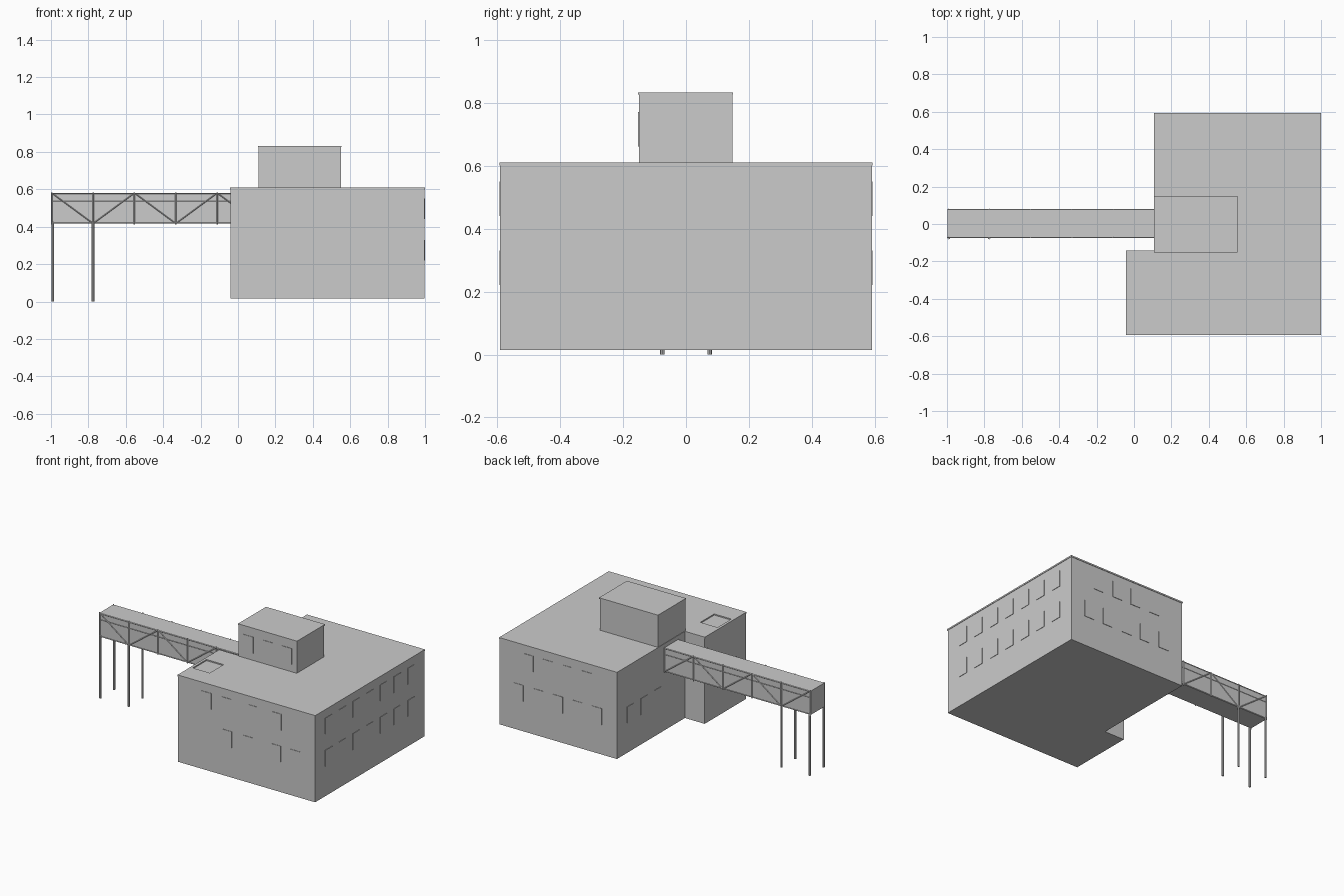
import bpy, bmesh, math
from mathutils import Vector

if "Cube" in bpy.data.objects:
    bpy.data.objects.remove(bpy.data.objects["Cube"])


def mesh_object(name, bm):
    bmesh.ops.recalc_face_normals(bm, faces=bm.faces)
    me = bpy.data.meshes.new(name)
    bm.to_mesh(me)
    bm.free()
    ob = bpy.data.objects.new(name, me)
    bpy.context.collection.objects.link(ob)
    return ob


def add_box(bm, lo, hi):
    vs = bmesh.ops.create_cube(bm, size=1)['verts']
    for v in vs:
        v.co = Vector([lo[i] if v.co[i] < 0 else hi[i] for i in range(3)])


def box(name, lo, hi):
    bm = bmesh.new()
    add_box(bm, lo, hi)
    return mesh_object(name, bm)


def add_bar(bm, a, b, w, sides=4):
    a, b = Vector(a), Vector(b)
    d = b - a
    vs = bmesh.ops.create_cone(bm, cap_ends=True, segments=sides, radius1=w,
                               radius2=w, depth=d.length)['verts']
    q = d.to_track_quat('Z', 'Y')
    for v in vs:
        v.co = q @ v.co + (a + b) / 2


def prism(name, outline, z0, z1):
    bm = bmesh.new()
    f = bm.faces.new([bm.verts.new((x, y, z0)) for x, y in outline])
    r = bmesh.ops.extrude_face_region(bm, geom=[f])
    for v in r['geom']:
        if isinstance(v, bmesh.types.BMVert):
            v.co.z = z1
    return mesh_object(name, bm)


# Main hall with its front-left wing
def footprint(e):
    return [(-.04 - e, -.59 - e), (1 - .003 + e, -.59 - e), (1 - .003 + e, .59 + e),
            (.11 - e, .59 + e), (.11 - e, -.145 + e), (-.04 - e, -.145 + e)]


prism("hall_walls", footprint(0), .015, .6)
roof = prism("hall_roof", footprint(.003), .6, .61)

# Shallow hatch recess in the wing roof
cutter = box("hatch_cutter", (-.025, -.455, .602), (.105, -.305, .65))
cutter.hide_render = True
cutter.hide_viewport = True
mod = roof.modifiers.new("hatch", 'BOOLEAN')
mod.operation = 'DIFFERENCE'
mod.object = cutter

# Rooftop plant room
box("plant_room", (.11, -.15, .6), (.55, .147, .825))
box("plant_room_roof", (.107, -.153, .825), (.554, .15, .832))

# Window panels, slightly proud of the walls
W, T = .037, .003


def windows(name, axis, wall, rows):
    bm = bmesh.new()
    for z, centres in rows:
        for c in centres:
            lo, hi = [0, 0, z], [0, 0, z + .11]
            lo[axis], hi[axis] = wall - T, wall + T
            lo[1 - axis], hi[1 - axis] = c - W, c + W
            add_box(bm, lo, hi)
    mesh_object(name, bm)


LOW, HIGH = .22, .44
side = [-.445 + .1483 * i for i in range(7)]
windows("front_windows", 1, -.59, [(LOW, [.33, .49, .70, .85]),
                                   (HIGH, [.175, .325, .525, .705])])
windows("back_windows", 1, .59, [(LOW, [.26, .41, .555, .705, .855]),
                                 (HIGH, [.335, .485, .63, .78])])
windows("right_windows", 0, .997, [(LOW, side), (HIGH, side)])
windows("left_windows", 0, .11, [(LOW, side[4:])])
windows("plant_room_windows", 1, -.15, [(.66, [.185, .33, .475])])

# Raised gallery
Y0, Y1, Z0, Z1 = -.072, .077, .417, .58
box("gallery", (-.998, Y0, Z0), (.11, Y1, Z1))

# Gallery truss: posts, chords, rail and zigzag braces on both sides
posts = [-.996 + .2212 * i for i in range(6)]
bm = bmesh.new()
for y in (Y0, Y1):
    for x in posts:
        add_bar(bm, (x, y, Z0 - .006), (x, y, Z1 + .004), .004)
    for z in (Z0 + .003, Z1 - .003):
        add_bar(bm, (-.997, y, z), (.11, y, z), .003)
    add_bar(bm, (-.997, y, .535), (.11, y, .535), .0015)
    for i in range(5):
        za, zb = (Z1, Z0) if i % 2 == 0 else (Z0, Z1)
        add_bar(bm, (posts[i], y, za), (posts[i + 1], y, zb), .003)
mesh_object("gallery_truss", bm)

# Gallery support columns
bm = bmesh.new()
for x in (-.99, -.775):
    for y in (-.075, .075):
        add_bar(bm, (x, y, 0), (x, y, Z0 + .01), .007, 8)
mesh_object("support_columns", bm)
